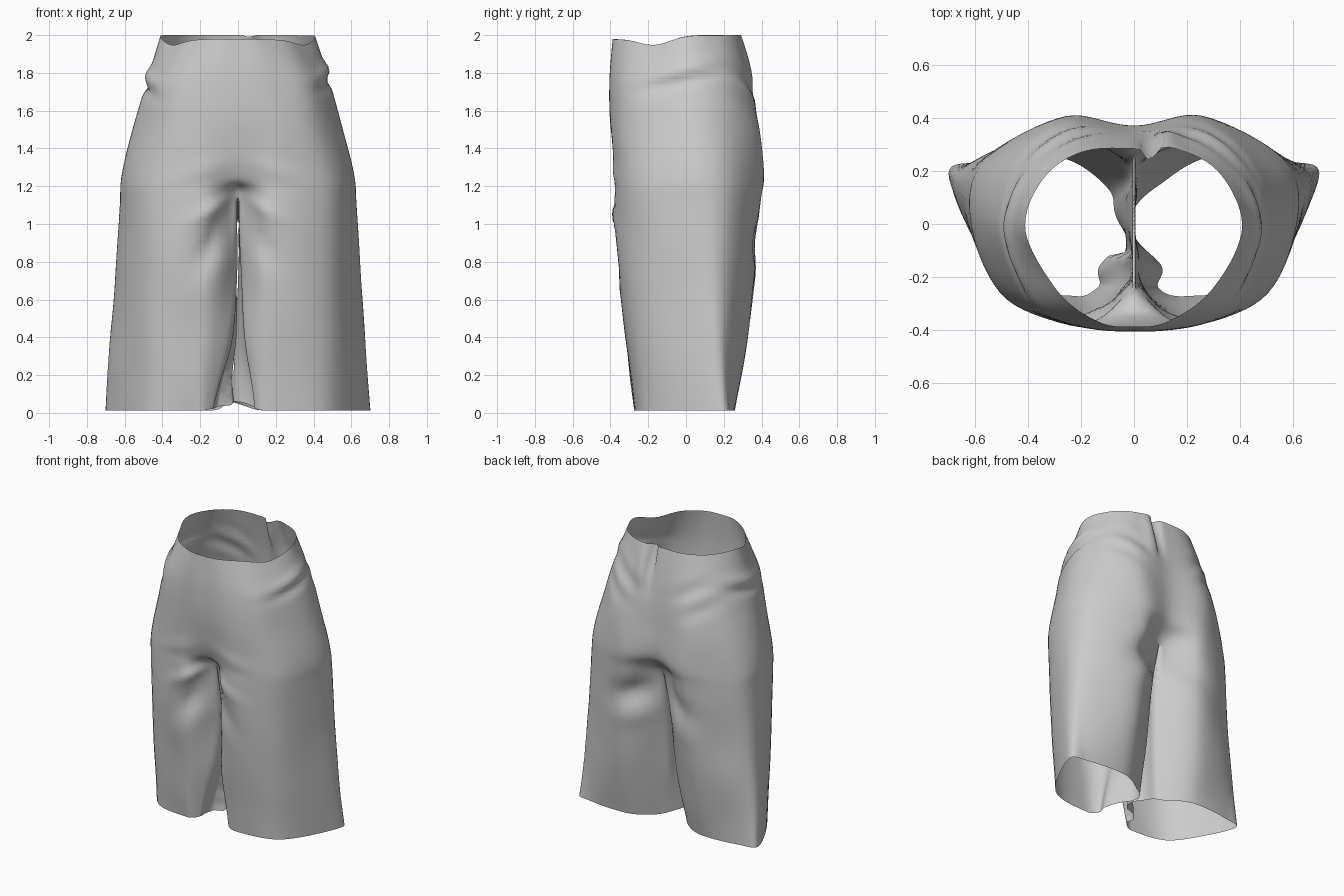
import bpy, bmesh, math
from mathutils import Vector, noise

if "Cube" in bpy.data.objects:
    bpy.data.objects.remove(bpy.data.objects["Cube"])

# Right-half sections, front centre -> side -> back centre: (height, outer points)
TORSO = [
    (2.00, [(0, -.388), (.13, -.367), (.29, -.255), (.41, -.03), (.345, .17), (.2, .27), (0, .285)]),
    (1.75, [(0, -.405), (.2, -.385), (.38, -.28), (.485, -.02), (.43, .2), (.25, .325), (0, .335)]),
    (1.50, [(0, -.398), (.24, -.383), (.44, -.275), (.555, 0), (.5, .225), (.28, .38), (0, .36)]),
    (1.25, [(0, -.348), (.22, -.375), (.48, -.28), (.612, 0), (.56, .235), (.26, .41), (0, .365)]),
    (1.10, [(0, -.25), (.18, -.375), (.48, -.285), (.62, 0), (.575, .24), (.25, .395), (0, .26)]),
]
# Right-leg sections: the same seven outer points plus three inner-thigh points
LEG = [
    (.80, [(.022, -.22), (.17, -.365), (.48, -.275), (.635, .04), (.585, .235), (.26, .37), (.03, .22),
           (.016, .1), (.012, 0), (.012, -.1)]),
    (.40, [(.04, -.25), (.19, -.32), (.49, -.24), (.668, .10), (.60, .24), (.28, .325), (.055, .19),
           (.02, .1), (.012, 0), (.02, -.13)]),
    (.012, [(.085, -.24), (.2, -.272), (.49, -.205), (.698, .168), (.585, .235), (.29, .255), (.095, .14),
            (.035, .05), (.01, -.06), (.09, -.165)]),
]
SUB, ROWSUB = 8, 10
OUT = 6 * SUB          # column index of the back centre line
CROTCH = (len(TORSO) - 1) * ROWSUB


def spline(a, b, c, d, t):
    return .5 * (2 * b + (c - a) * t + (2 * a - 5 * b + 4 * c - d) * t * t
                 + (3 * b - a - 3 * c + d) * t ** 3)


def section(z, pts):
    """Smooth one section into a closed ring of columns."""
    p = [Vector((x, y, z)) for x, y in pts]
    ring = []
    if len(p) == 7:                                 # torso: mirrored ends
        m = lambda v: Vector((-v.x, v.y, v.z))
        q = [m(p[1])] + p + [m(p[5])]
        for k in range(6):
            ring += [spline(*q[k:k + 4], t / SUB) for t in range(SUB)]
        for t in range(4 * SUB):                    # line along the crotch seam
            f = t / (4 * SUB)
            v = p[6].lerp(p[0], f)
            v.z += -.10 * math.sin(math.pi * f) + .05 * f
            ring.append(v)
    else:
        n = len(p)
        for k in range(n):
            ring += [spline(p[k - 1], p[k], p[(k + 1) % n], p[(k + 2) % n], t / SUB) for t in range(SUB)]
    return ring


def bump(v, width):
    return math.exp(-(v / width) ** 2)


keys = [section(*s) for s in TORSO + LEG]
for j in range(5):                                  # lift the front notch
    keys[4][j].z += .05 * (1 - j / 5)
rows = []
for k in range(len(keys) - 1):
    for t in range(ROWSUB + (k == len(keys) - 2)):
        quad = [keys[max(0, min(len(keys) - 1, k + o))] for o in (-1, 0, 1, 2)]
        rows.append([spline(*(r[j] for r in quad), t / ROWSUB) for j in range(len(keys[0]))])

# Both halves of the cloth, welded on the centre seam
bm = bmesh.new()
seam = []
for side in (1, -1):
    grid = []
    for i, row in enumerate(rows):
        line = []
        for j, v in enumerate(row):
            if i < CROTCH and j > OUT:
                line.append(None)
                continue
            centre = i <= CROTCH and (j == 0 or j >= OUT)
            x = 0 if centre else max(v.x, .005)
            w = bm.verts.new((side * x, v.y, v.z))
            if centre:
                seam.append(w)
            line.append(w)
        grid.append(line)
    n = len(rows[0])
    for i in range(len(rows) - 1):
        for j in range(n if i >= CROTCH else OUT):
            q = [grid[i][j], grid[i + 1][j], grid[i + 1][(j + 1) % n], grid[i][(j + 1) % n]]
            bm.faces.new(q if side == 1 else q[::-1])
bmesh.ops.remove_doubles(bm, verts=seam, dist=.0005)
bm.normal_update()

# Folds and creases pushed along the normals
moves = []
for v in bm.verts:
    x, y, z = v.co
    a = abs(x)
    d = .006 * noise.noise(Vector((x * 4, y * 4, z * 3))) * min(1, a / .1)
    outer = min(1, a / .12)
    if a > .3:                                      # gathered roll at the hips
        g = min(1, (a - .3) / .15) * bump(y + .03, .2)
        h = 1.785 if x < 0 else 1.82
        d += g * (.018 * bump(z - h - .2 * y, .04) - .02 * bump(z - h + .06 - .2 * y, .03))
    if y < -.1:                                     # folds fanning out from the front crotch
        s = 1.2 if x < 0 else .7
        d += s * outer * .018 * bump(z - 1.16 + .6 * a, .04) * bump(a - .14, .12)
        d -= s * outer * .035 * bump(z - 1.0 + .8 * a, .11) * bump(a - .14, .10)
        d += .008 * bump(z - 1.34 + .3 * a, .05) * bump(a - .2, .15)
    if y > .1:                                      # folds under the seat, pinch at the back waist
        s = 1.2 if x > 0 else .6
        d -= s * outer * .038 * bump(z - .99 + .3 * a, .09) * bump(a - .18, .13)
        d += s * outer * .008 * bump(z - .82 + .3 * a, .07) * bump(a - .18, .13)
        d -= .05 * bump(x - .06, .025) * max(0, min(1, (z - 1.65) / .25))
        d += .02 * bump(x - .13, .04) * bump(z - 1.85, .15)
        d += .009 * math.sin((z - .6 * a) * 34) * bump(z - 1.72, .12) * bump(a - .28, .13)
    moves.append(v.normal * d)
for v, m in zip(bm.verts, moves):
    v.co += m
    x, y, z = v.co
    top = max(0, (z - 1.75) / .25)                  # wavy waist edge
    v.co.z -= top * (.02 * bump(y + .4, .15) + .05 * bump(y + .17, .12))
    low = max(0, 1 - z / .8)
    v.co.z += .05 * max(0, 1 - z / .3) * bump(x, .07)     # raised inner hem
    if x < 0 and y < -.12:                          # left front hem pulled outward
        v.co.x -= .06 * low * bump(x + .08, .12)
    legs = max(0, min(1, 1.0 - z))                  # inner thighs press together in a wave
    v.co.x += legs * bump(x, .12) * (-.045 * bump(y - .03, .1) + .03 * bump(y + .16, .08))

mesh = bpy.data.meshes.new("shorts_cloth")
bm.to_mesh(mesh)
bm.free()
shorts = bpy.data.objects.new("shorts_cloth", mesh)
bpy.context.collection.objects.link(shorts)
for p in mesh.polygons:
    p.use_smooth = True
